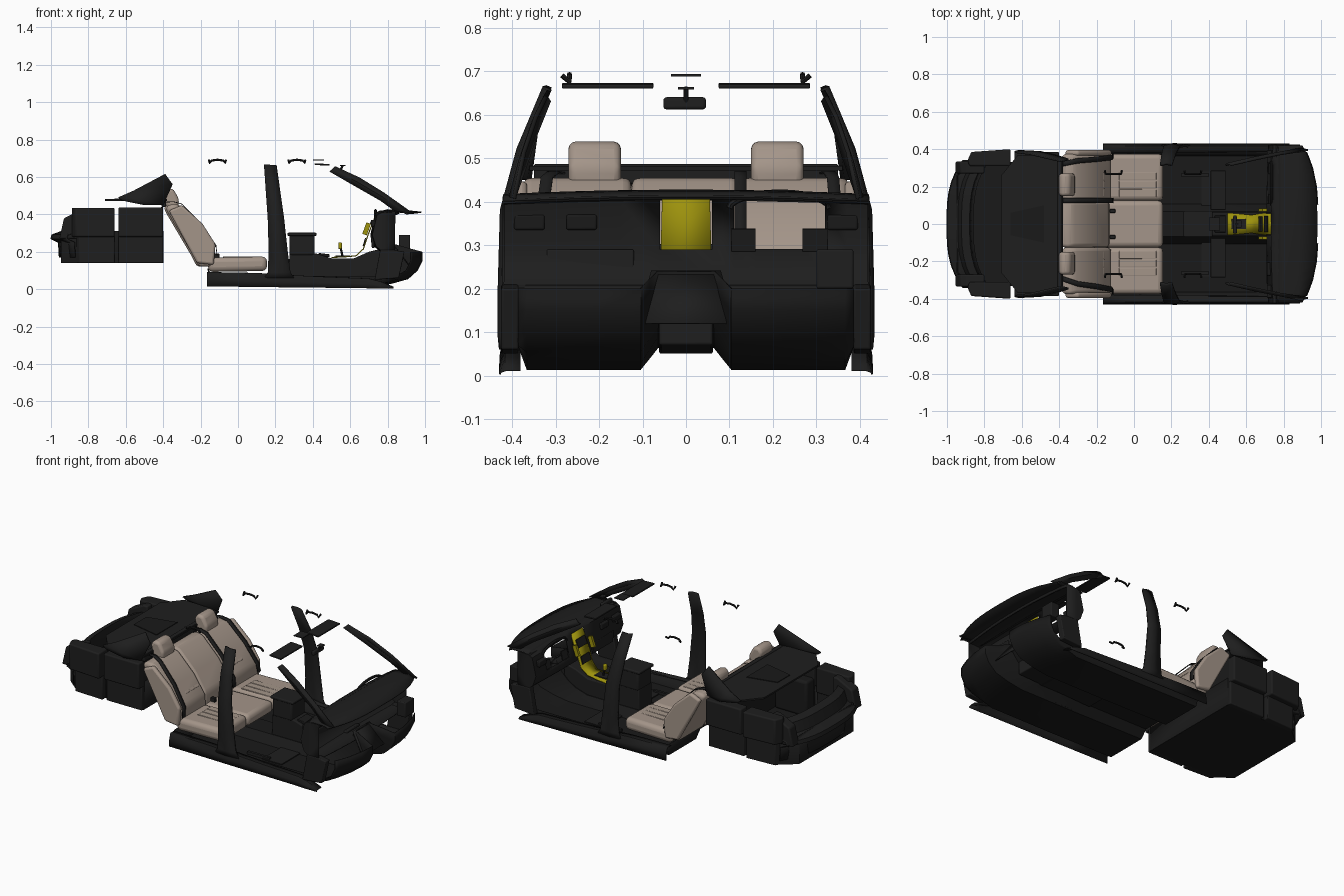
import bpy, bmesh, math
from mathutils import Vector, Matrix

if "Cube" in bpy.data.objects:
    bpy.data.objects.remove(bpy.data.objects["Cube"])

def mat(name, r, g, b):
    m = bpy.data.materials.new(name)
    m.diffuse_color = (r, g, b, 1)
    m.use_nodes = True
    m.node_tree.nodes["Principled BSDF"].inputs["Base Color"].default_value = m.diffuse_color
    return m

BLACK = mat("black_trim", .013, .013, .013)
CARPET = mat("dark_carpet", .010, .010, .010)
BEIGE = mat("beige_leather", .37, .30, .25)
YELLOW = mat("yellow_trim", .34, .29, .004)

def finish(name, bm, m, bevel=0, mirror=False, thick=0, seg=3):
    bmesh.ops.recalc_face_normals(bm, faces=bm.faces)
    me = bpy.data.meshes.new(name)
    bm.to_mesh(me)
    bm.free()
    ob = bpy.data.objects.new(name, me)
    bpy.context.collection.objects.link(ob)
    me.materials.append(m)
    if thick:
        s = ob.modifiers.new("Solidify", 'SOLIDIFY')
        s.thickness, s.offset = thick, 0
    if bevel:
        b = ob.modifiers.new("Bevel", 'BEVEL')
        b.width, b.segments = bevel, seg
    if mirror:
        mm = ob.modifiers.new("Mirror", 'MIRROR')
        mm.use_axis = (False, True, False)
        mm.use_mirror_merge = False
    bpy.ops.object.select_all(action='DESELECT')
    ob.select_set(True)
    bpy.context.view_layer.objects.active = ob
    bpy.ops.object.shade_smooth_by_angle(angle=math.radians(35))
    return ob

def extrude(name, pts, d, m, **kw):
    """Closed polygon of 3D points pushed along vector d."""
    bm = bmesh.new()
    f = bm.faces.new([bm.verts.new(p) for p in pts])
    g = bmesh.ops.extrude_face_region(bm, geom=[f])
    bmesh.ops.translate(bm, vec=d, verts=[v for v in g["geom"] if isinstance(v, bmesh.types.BMVert)])
    return finish(name, bm, m, **kw)

def prism(name, xz, y0, y1, m, **kw):
    return extrude(name, [(x, y0, z) for x, z in xz], (0, y1 - y0, 0), m, **kw)

def slab(name, xy, z0, z1, m, **kw):
    return extrude(name, [(x, y, z0) for x, y in xy], (0, 0, z1 - z0), m, **kw)

def box(name, x, y, z, m, tilt=0, **kw):
    """Box from ranges, tilted about its own y axis."""
    c = Vector([(a + b) / 2 for a, b in (x, y, z)])
    size = [b - a for a, b in (x, y, z)]
    bm = bmesh.new()
    M = Matrix.Translation(c) @ Matrix.Rotation(math.radians(tilt), 4, 'Y') @ Matrix.Diagonal((*size, 1))
    bmesh.ops.create_cube(bm, size=1, matrix=M)
    return finish(name, bm, m, **kw)

def sheet(name, rows, m, thick=.006, skip=None, loop=False, **kw):
    """Skin a grid of points; skip(row, col) leaves a hole, loop closes rows and caps the ends."""
    bm = bmesh.new()
    vs = [[bm.verts.new(p) for p in r] for r in rows]
    n = len(rows[0])
    for i in range(len(vs) - 1):
        for j in range(n if loop else n - 1):
            if not (skip and skip(i, j)):
                k = (j + 1) % n
                bm.faces.new((vs[i][j], vs[i][k], vs[i + 1][k], vs[i + 1][j]))
    if loop:
        bm.faces.new(vs[0])
        bm.faces.new(vs[-1])
    return finish(name, bm, m, thick=thick, **kw)

def tube(name, pts, r, m, **kw):
    cu = bpy.data.curves.new(name, 'CURVE')
    cu.dimensions, cu.bevel_depth, cu.bevel_resolution = '3D', r, 2
    cu.use_fill_caps = True
    s = cu.splines.new('POLY')
    s.points.add(len(pts) - 1)
    for p, q in zip(s.points, pts):
        p.co = (*q, 1)
    tmp = bpy.data.objects.new(name, cu)
    bm = bmesh.new()
    bm.from_mesh(tmp.to_mesh())
    tmp.to_mesh_clear()
    bpy.data.objects.remove(tmp)
    return finish(name, bm, m, **kw)

# Carpet: floor profile blended with a raised tunnel in the middle, toe board rising in front
floor = [(-.16, .10), (-.14, .02), (.3, .015), (.72, .015), (.82, .03), (.91, .055), (.96, .10), (.985, .15), (.985, .20)]
tunnel = [(-.16, .11), (-.14, .065), (.3, .065), (.62, .065), (.70, .09), (.75, .12), (.79, .16), (.82, .20), (.84, .24)]
rows = []
for y in (-.385, -.365, -.3, -.2, -.105, -.085, -.065, 0, .065, .085, .105, .2, .3, .365, .385):
    w = min(1, max(0, (.105 - abs(y)) / .04))
    row = []
    for (x, z), (tx, tz) in zip(floor, tunnel):
        px, pz = x + (tx - x) * w, z + (tz - z) * w
        if px > .8:
            px -= .07 * (abs(y) / .4) ** 3
        if abs(y) > .38:
            pz = max(pz, .07)
        row.append((px, y, pz))
    rows.append(row)
sheet("floor_carpet", rows, CARPET, thick=.004)
sheet("tunnel_cover", [[(.83, -.08, .24), (.83, .08, .24)], [(.92, -.115, .12), (.92, .115, .12)]], BLACK, thick=.004)
box("floor_mat", (.36, .49), (.10, .28), (.018, .024), BLACK, mirror=True)

# Sills with a thin outer skirt, kick panels and seat rails
sill = [(-.165, .09, .015), (.10, .085, .012), (.25, .075, .01), (.45, .065, .008), (.70, .055, .005), (.76, .04, .003), (.83, .012, .003)]
sheet("door_sill", [[(x, .38, t), (x, .415, t), (x, .426, (t + b) / 2), (x, .428, b)] for x, t, b in sill], BLACK, thick=.004, mirror=True)
prism("kick_panel", [(.73, .05), (.76, .21), (.83, .21), (.89, .20), (.86, .06)], .385, .425, BLACK, mirror=True, bevel=.005)
box("seat_rail", (.25, .40), (.255, .27), (.018, .035), BLACK, mirror=True)

# Pillars
def pillar(name, secs, thick):
    """Each section: x0, z0, x1, z1, y."""
    sheet(name, [[(a, y, b), ((a + c) / 2, y + .008, (b + d) / 2), (c, y, d)] for a, b, c, d, y in secs], BLACK, thick=thick, mirror=True)

pillar("middle_pillar", [(.14, .665, .205, .66, .315), (.15, .52, .225, .52, .375), (.16, .38, .245, .38, .413), (.165, .2, .265, .2, .418), (.16, .09, .28, .09, .418), (.14, .06, .30, .06, .415)], .014)
pillar("front_pillar", [(.49, .63, .52, .655, .315), (.62, .555, .65, .595, .345), (.76, .475, .78, .515, .372), (.85, .41, .93, .408, .395)], .01)
sheet("rear_pillar_trim", [[(-.64, .385, .49), (-.56, .375, .525), (-.39, .335, .615)], [(-.62, .39, .475), (-.52, .385, .475), (-.35, .345, .56)], [(-.6, .39, .47), (-.5, .385, .45), (-.40, .36, .45)]], BLACK, thick=.01, mirror=True)

# Rear bench: cushions and reclined backrests
back = [(-.12, .12), (-.125, .23), (-.20, .34), (-.305, .445), (-.345, .458), (-.39, .44), (-.37, .40), (-.24, .18), (-.21, .12)]
for nm, a, b in (("left", .125, .375), ("middle", -.125, .125), ("right", -.375, -.125)):
    prism("seat_back_" + nm, back if nm != "middle" else [(x - .01, z) for x, z in back], a, b, BEIGE, bevel=.02)
    box("seat_cushion_" + nm, (-.16, .155), (a, b), (.095, .172 if nm != "middle" else .166), BEIGE, tilt=-1, bevel=.026)
prism("seat_side_bolster", [(-.13, .13), (-.12, .24), (-.19, .35), (-.30, .45), (-.37, .42), (-.22, .14)], .365, .395, BEIGE, bevel=.012, mirror=True)
for y in (.21, .165, .255):  # stitched pads on the backrest and cushion
    box("backrest_pad", (-.231, -.219), (y - .021, y + .021), (.25, .44), BEIGE, tilt=-43, bevel=.005, mirror=True)
    box("cushion_pad", (-.08, .12), (y - .021, y + .021), (.168, .175), BEIGE, bevel=.003, mirror=True)
prism("headrest", [(-.32, .43), (-.315, .48), (-.345, .535), (-.385, .54), (-.405, .51), (-.385, .44)], .15, .27, BEIGE, bevel=.016, mirror=True)

# Seat belts lying on the backrests
def belt(name, y0, y1):
    pts = [(-.39, .465), (-.345, .468), (-.30, .455), (-.195, .348), (-.118, .235), (-.112, .18)]
    n = len(pts) - 1
    sheet(name, [[(x, y0 + (y1 - y0) * i / n + s, z) for s in (-.014, .014)] for i, (x, z) in enumerate(pts)], BLACK, thick=.004)

belt("seat_belt_right", -.29, -.365)
belt("seat_belt_left", .32, .365)
belt("seat_belt_middle", .125, .125)
for y in (-.07, .07):
    box("belt_buckle", (-.13, -.10), (y - .01, y + .01), (.165, .19), BLACK, bevel=.003)

# Luggage tub, open at the top, with stepped side pockets
plan = [(-.40, .33), (-.86, .33), (-.945, .26), (-.945, -.26), (-.86, -.33), (-.40, -.33)]
bm = bmesh.new()
lo, hi = [[bm.verts.new((x, y, z)) for x, y in plan] for z in (.142, .31)]
bm.faces.new(lo)
for i in range(6):
    j = (i + 1) % 6
    bm.faces.new((lo[i], lo[j], hi[j], hi[i]))
finish("luggage_tub", bm, CARPET, thick=.006)
slab("side_pocket_upper", [(-.66, .31), (-.66, .40), (-.87, .385), (-.89, .34), (-.88, .31)], .28, .435, BLACK, bevel=.008, mirror=True)
slab("side_pocket_lower", [(-.66, .32), (-.66, .365), (-.85, .355), (-.87, .32)], .14, .285, BLACK, bevel=.005, mirror=True)
prism("luggage_corner_trim", [(-.955, .27), (-.93, .38), (-.83, .43), (-.80, .43), (-.80, .27)], .27, .335, BLACK, bevel=.008, mirror=True)
box("luggage_side_upper", (-.64, -.40), (.32, .385), (.28, .437), BLACK, bevel=.008, mirror=True)
box("luggage_side_lower", (-.64, -.40), (.32, .355), (.14, .285), BLACK, bevel=.005, mirror=True)
box("wheel_housing", (-.64, -.42), (.25, .33), (.145, .36), CARPET, bevel=.015, mirror=True)
box("luggage_front_wall", (-.412, -.40), (-.34, .34), (.14, .44), CARPET)
lip = [(-.955, .17), (-.96, .25), (-1.0, .27), (-.995, .29), (-.94, .31), (-.92, .37), (-.88, .385), (-.86, .30)]
sheet("luggage_sill_trim", [[(x + .085 * (abs(y) / .34) ** 3, y, z) for x, z in lip] for y in [i * .34 / 6 for i in range(-6, 7)]], BLACK)
slab("parcel_shelf", [(-.38, .36), (-.62, .37), (-.71, .26), (-.71, -.26), (-.62, -.37), (-.38, -.36)], .472, .482, BLACK)
slab("shelf_panel", [(-.48, .10), (-.66, .06), (-.66, -.06), (-.48, -.10)], .481, .486, CARPET)
box("shelf_front_edge", (-.41, -.385), (-.35, .35), (.44, .487), BLACK, bevel=.006)

# Dashboard shell lofted across: open at the back, holes for the cluster and the centre stack
prof = [(.84, .41), (.77, .408), (.745, .395), (.72, .29), (.74, .23), (.77, .205), (.84, .20), (.84, .29), (.84, .395)]
ys = [-.42, -.36, -.25, -.15, -.06, .06, .11, .16, .27, .32, .37, .42]
sheet("dashboard", [[(x + .02 * (1 - (y / .42) ** 2) * (1 if x > .8 else -.5), y, z + .01 * (1 - (y / .42) ** 2) * (z > .35)) for x, z in prof] for y in ys],
      BLACK, skip=lambda i, j: j in (6, 7) or (i in (4, 6, 7, 8) and j == 2), loop=True)
sheet("dash_top", [[(x - .08 * (abs(y) / .42) ** 3 * (x > .9), y, z + .01 * (1 - (y / .42) ** 2)) for x, z in ((.76, .405), (.80, .415), (.88, .412), (.98, .402))]
                   for y in [i * .42 / 8 for i in range(-8, 9)]], BLACK, thick=.005)
# Instrument opening: hood above and stepped lower corners
tube("cluster_hood", [(.735, .215 + .115 * math.cos(t), .385 + .035 * math.sin(t)) for t in [i * math.pi / 12 for i in range(13)]], .008, BLACK)
for a, b in ((.105, .16), (.268, .325)):
    box("cluster_corner", (.725, .731), (a, b), (.285, .338), BLACK, tilt=13)
box("glove_box", (.712, .727), (-.32, -.12), (.22, .29), BLACK, tilt=-6, bevel=.004)
for y in (-.36, -.24, .36):
    box("air_vent", (.71, .74), (y - .035, y + .035), (.335, .37), CARPET, bevel=.005)
box("fuse_box", (.86, .92), (.30, .385), (.20, .29), BLACK, bevel=.005)

# Centre console with armrest
prism("console", [(.27, .05), (.275, .19), (.42, .19), (.50, .165), (.62, .165), (.70, .20), (.78, .22), (.78, .07)], -.062, .062, BLACK, bevel=.006)
box("armrest", (.275, .41), (-.066, .066), (.18, .30), BLACK, bevel=.012)
box("armrest_lid", (.265, .42), (-.07, .07), (.285, .302), BLACK, bevel=.006)
box("cup_holder", (.43, .49), (-.045, .045), (.175, .19), CARPET, tilt=7, bevel=.004)

# Yellow centre stack and shifter surround
stack = [(.50, .17, .06), (.56, .172, .055), (.63, .178, .048), (.67, .215, .055), (.695, .29, .058), (.74, .405, .055)]
sheet("centre_stack_trim", [[(x, -w, z), (x, w, z)] for x, z, w in stack], YELLOW, thick=.006)
box("stack_side_strip", (.675, .70), (.066, .082), (.29, .355), YELLOW, tilt=20, mirror=True)
box("stack_screen", (.703, .709), (-.042, .042), (.32, .37), BLACK, tilt=21)
box("stack_buttons", (.673, .679), (-.04, .04), (.23, .275), BLACK, tilt=18)
box("shifter_plate", (.52, .60), (-.028, .028), (.174, .181), BLACK)
tube("shift_lever", [(.56, 0, .17), (.548, 0, .225)], .006, BLACK)
box("shift_knob", (.536, .556), (-.012, .012), (.215, .25), YELLOW, bevel=.006)

# Roof fittings: visors, mirror, lamp and grab handles
box("sun_visor", (.41, .49), (.075, .285), (.662, .671), BLACK, tilt=3, bevel=.003, mirror=True)
box("roof_lamp", (.40, .46), (-.035, .035), (.688, .693), BLACK)
box("mirror", (.53, .55), (-.052, .046), (.612, .64), BLACK, bevel=.007)
tube("mirror_stem", [(.545, 0, .63), (.56, 0, .662)], .006, BLACK)
box("mirror_mount", (.545, .575), (-.018, .018), (.658, .663), BLACK)
for x in (-.11, .315):
    tube("grab_handle", [(x - .045, .285, .69), (x - .042, .268, .675), (x - .03, .268, .688), (x, .268, .692), (x + .03, .268, .688), (x + .042, .268, .675), (x + .045, .285, .69)], .006, BLACK, mirror=True)
